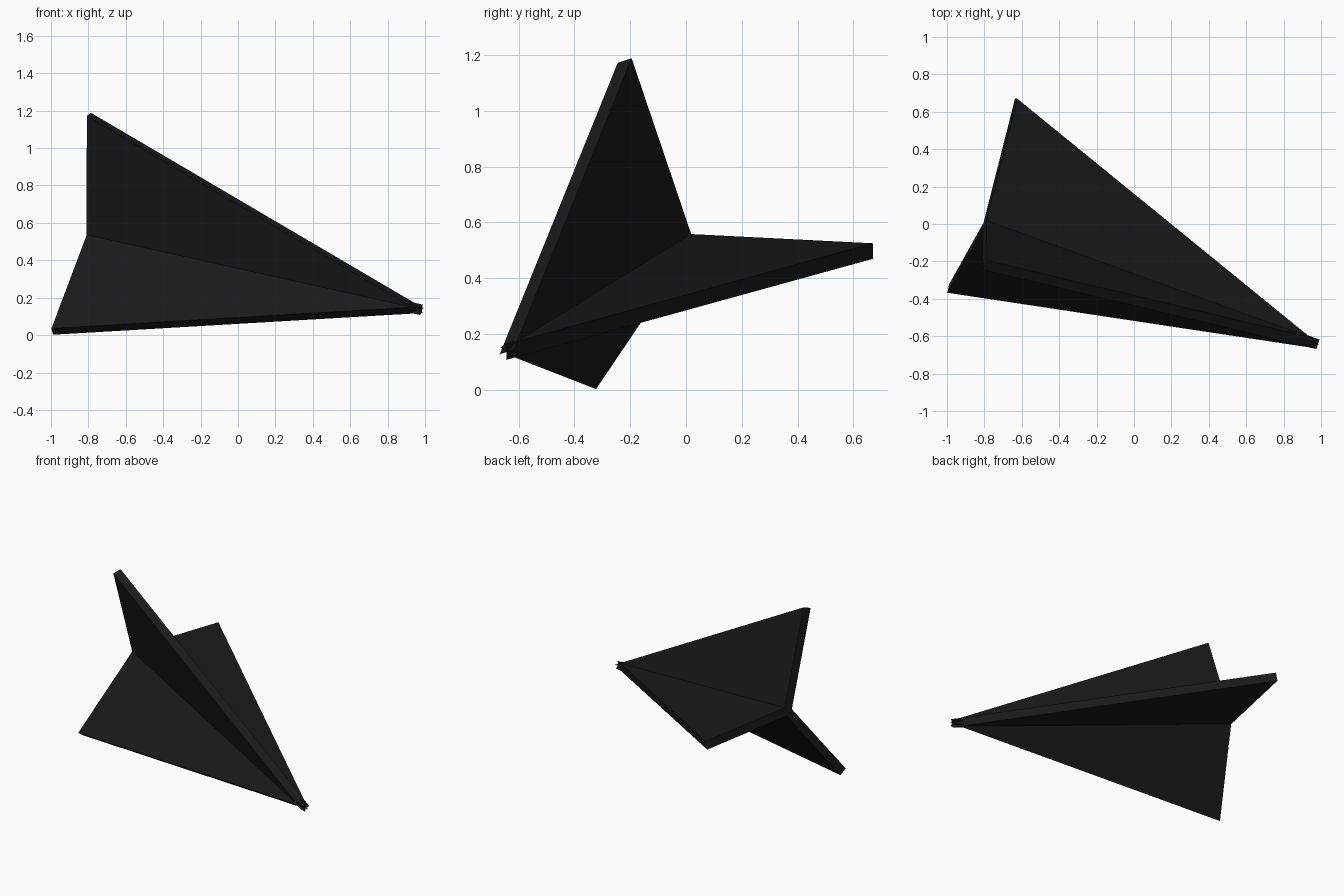
import bpy, bmesh
from mathutils import Vector

if "Cube" in bpy.data.objects:
    bpy.data.objects.remove(bpy.data.objects["Cube"])

THICK = 0.057
NOSE = Vector((0.982, -0.643, 0.135))   # front end of the shared spine
HUB = Vector((-0.80, 0.0, 0.531))       # rear end of the shared spine

black = bpy.data.materials.new("black")
black.diffuse_color = (0.01, 0.01, 0.01, 1)
black.use_nodes = True
black.node_tree.nodes["Principled BSDF"].inputs["Base Color"].default_value = black.diffuse_color


def fin(name, tip):
    """Flat triangular plate between the spine and its tip, centred on its plane."""
    tip = Vector(tip)
    normal = (NOSE - HUB).cross(tip - HUB).normalized()
    bm = bmesh.new()
    base = [bm.verts.new(p - normal * THICK / 2) for p in (HUB, NOSE, tip)]
    face = bm.faces.new(base)
    out = bmesh.ops.extrude_face_region(bm, geom=[face], use_keep_orig=True)
    top = [v for v in out["geom"] if isinstance(v, bmesh.types.BMVert)]
    bmesh.ops.translate(bm, verts=top, vec=normal * THICK)
    bmesh.ops.recalc_face_normals(bm, faces=bm.faces)
    mesh = bpy.data.meshes.new(name)
    bm.to_mesh(mesh)
    bm.free()
    mesh.materials.append(black)
    obj = bpy.data.objects.new(name, mesh)
    bpy.context.collection.objects.link(obj)
    return obj


# Three fins radiating from the spine
fin("upper_fin", (-0.797, -0.22, 1.18))
fin("back_fin", (-0.63, 0.67, 0.497))
fin("lower_fin", (-0.993, -0.345, 0.019))
